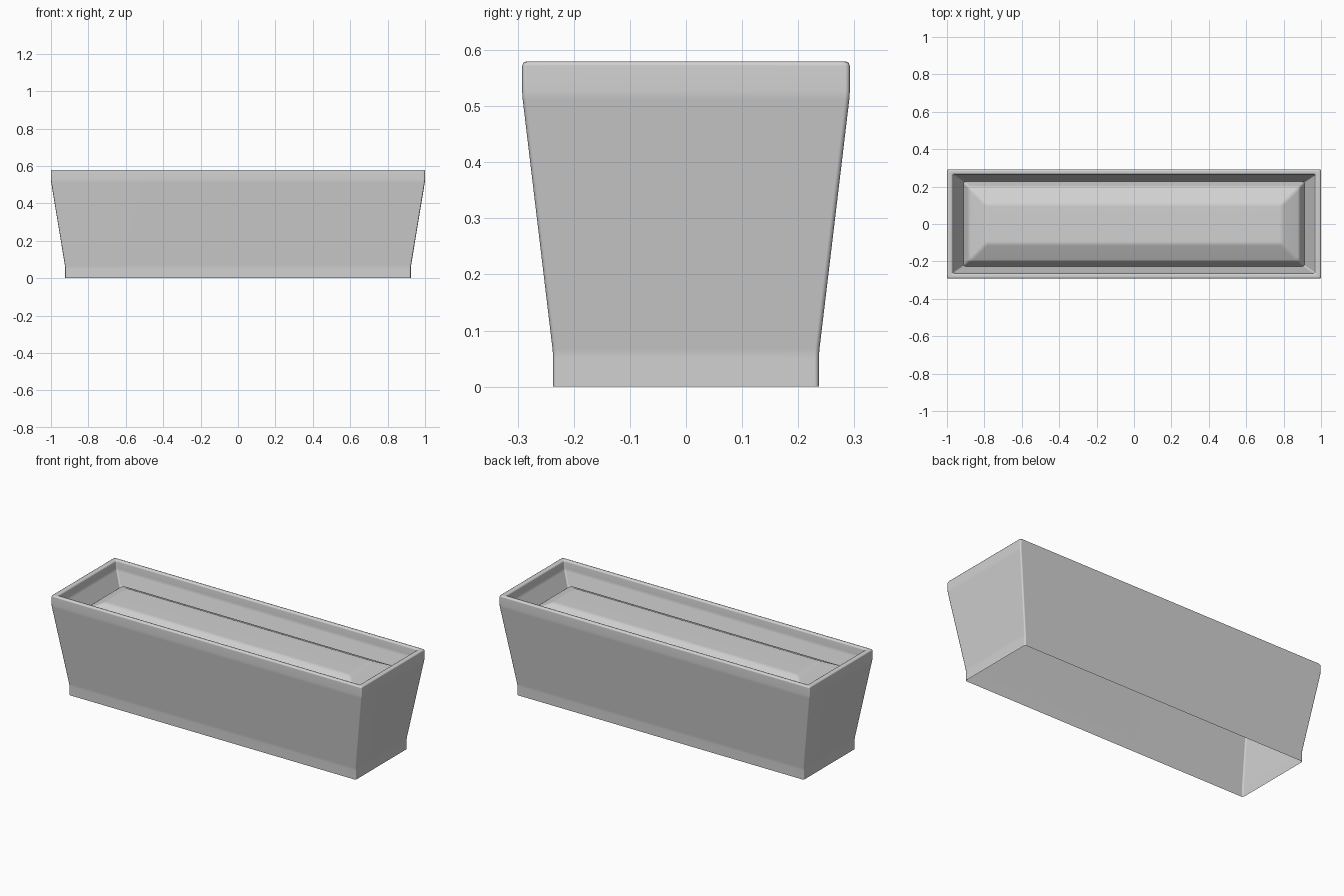
import bpy
import bmesh

old = bpy.data.objects.get("Cube")
if old:
    bpy.data.objects.remove(old, do_unlink=True)

grey = bpy.data.materials.new("light grey")
grey.use_nodes = True
colour = (0.64, 0.64, 0.64, 1)
grey.diffuse_color = colour
grey.node_tree.nodes["Principled BSDF"].inputs["Base Color"].default_value = colour


def stacked_rectangles(name, profile, bevel, cap=False):
    """Bridge rectangles given as (half length, half depth, height)."""
    bm = bmesh.new()
    rings = [[bm.verts.new((sx * x, sy * y, z))
              for sx, sy in ((-1, -1), (1, -1), (1, 1), (-1, 1))]
             for x, y, z in profile]
    for a, b in zip(rings, rings[1:]):
        for i in range(4):
            j = (i + 1) % 4
            bm.faces.new((a[i], a[j], b[j], b[i]))
    if cap:
        bm.faces.new(rings[-1])
    edges = [e for e in bm.edges if not e.is_boundary]
    bmesh.ops.bevel(bm, geom=edges, offset=bevel, segments=2,
                    profile=0.5, affect='EDGES', clamp_overlap=True)
    mesh = bpy.data.meshes.new(name)
    bm.to_mesh(mesh)
    bm.free()
    mesh.materials.append(grey)
    mesh.shade_smooth()
    obj = bpy.data.objects.new(name, mesh)
    bpy.context.collection.objects.link(obj)
    obj.modifiers.new("even_shading", 'WEIGHTED_NORMAL')


# Tapered trough: open foot, sloping walls, upright rim, inner lip
stacked_rectangles("planter_trough", [
    (0.924, 0.237, 0.0),
    (0.924, 0.237, 0.06),
    (1.0, 0.292, 0.52),
    (1.0, 0.292, 0.58),
    (0.97, 0.265, 0.58),
    (0.965, 0.262, 0.53),
    (0.91, 0.225, 0.42),
], bevel=0.008)

# Mounded soil: steep edge, sloping shoulder, flat top
stacked_rectangles("soil_mound", [
    (0.913, 0.228, 0.42),
    (0.885, 0.2, 0.48),
    (0.79, 0.105, 0.525),
], bevel=0.012, cap=True)
